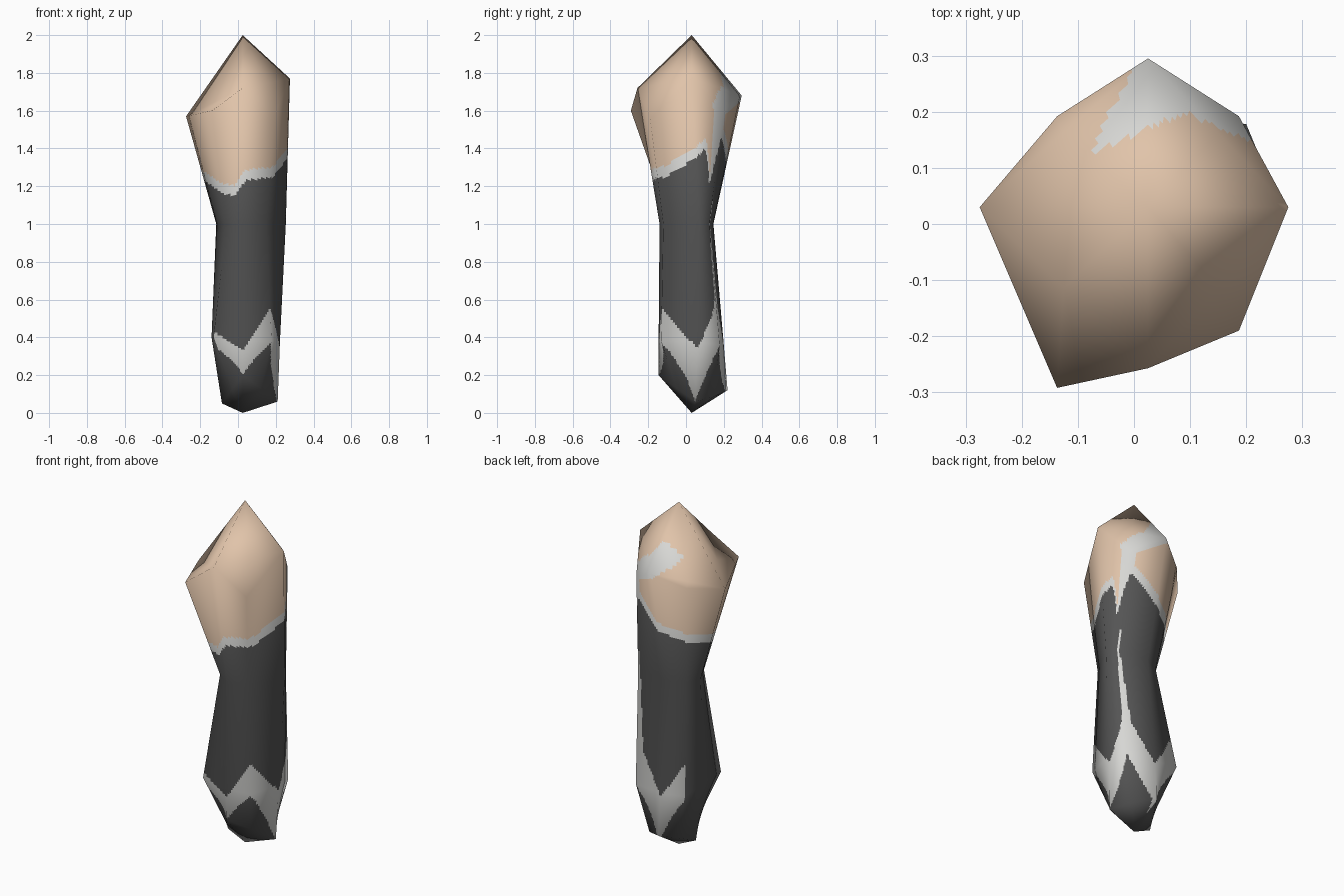
import bpy, bmesh
from mathutils import Vector

if "Cube" in bpy.data.objects:
    bpy.data.objects.remove(bpy.data.objects["Cube"])

# Materials
def material(name, rgb):
    m = bpy.data.materials.new(name)
    m.diffuse_color = (*rgb, 1)
    m.use_nodes = True
    m.node_tree.nodes["Principled BSDF"].inputs["Base Color"].default_value = m.diffuse_color
    return m

MATS = [material("tan", (0.75, 0.55, 0.40)),
        material("light_grey", (0.68, 0.68, 0.66)),
        material("dark_grey", (0.09, 0.09, 0.09))]
TAN, LIGHT, DARK = range(3)

# Eight-sided cross-sections, counter-clockwise from the right side (+x)
FOOT = [(.21, .05, .06), (.135, .145, .085), (.025, .22, .12), (-.03, .125, .085),
        (-.085, .03, .05), (-.03, -.06, .125), (.025, -.145, .20), (.12, -.05, .13)]
ANKLE = [(.222, .06, .38), (.2, .178, .36), (.025, .2, .36), (-.13, .195, .38),
         (-.14, .03, .40), (-.13, -.137, .40), (.025, -.145, .38), (.178, -.132, .38)]
WAIST = [(.253, .07, 1), (.222, .125, 1), (.025, .145, 1), (-.07, .095, 1),
         (-.115, .03, 1), (-.06, -.08, 1), (.025, -.14, 1), (.15, -.12, 1)]
HEAD = [(.275, .03, 1.77), (.187, .192, 1.59), (.025, .295, 1.68), (-.137, .192, 1.60),
        (-.275, .03, 1.57), (-.137, -.292, 1.60), (.025, -.257, 1.72), (.187, -.19, 1.56)]
BOTTOM, TOP = Vector((.025, .03, 0)), Vector((.025, .03, 2))
BODY_RINGS = [[Vector(p) for p in r] for r in (FOOT, ANKLE, WAIST, HEAD)]

# Base of the four-sided cap: every second head corner joined by straight lines
H = BODY_RINGS[-1]
CHORD = [H[j] if j % 2 == 0 else (H[j - 1] + H[(j + 1) % 8]) / 2 for j in range(8)]
RINGS = [[BOTTOM] * 8] + BODY_RINGS + [CHORD, [TOP] * 8]
ROWS = [12, 20, 44, 44, 8, 18]
SUB = 16

# Broad normals of the coarse form, so the facets shade softly
def coarse_normals():
    bm = bmesh.new()
    seen = {}

    def vert(p):
        key = tuple(p)
        if key not in seen:
            seen[key] = bm.verts.new(p)
        return seen[key]

    vs = [[vert(p) for p in r] for r in RINGS]
    for i in range(len(ROWS)):
        for j in range(8):
            k = (j + 1) % 8
            quad = [vs[i][j], vs[i][k], vs[i + 1][k], vs[i + 1][j]]
            bm.faces.new(list(dict.fromkeys(quad)))
    bm.normal_update()
    out = [[v.normal.copy() for v in r] for r in vs]
    bm.free()
    return out

NORMALS = coarse_normals()

def blend(grid, i, v, t):
    j = int(t) % 8
    k, u = (j + 1) % 8, t - int(t)
    return grid[i][j].lerp(grid[i][k], u).lerp(grid[i + 1][j].lerp(grid[i + 1][k], u), v)

# Colour borders: (column, height) around the body
def curve(knots, t):
    for (a, za), (b, zb) in zip(knots, knots[1:]):
        if a <= t <= b:
            return za + (zb - za) * (t - a) / (b - a)
    return knots[-1][1]

NECKLINE = [(0, 1.35), (.5, 1.40), (.75, 1.2), (1.1, 1.46), (2, 1.31), (3, 1.25), (4, 1.23),
            (5, 1.16), (5.6, 1.15), (6.1, 1.23), (7.2, 1.25), (8, 1.35)]
HEM = [(0, .34), (.9, .56), (1.02, 1.15), (1.25, .56), (2, .34), (3, .56), (5, .43),
       (6, .33), (7, .55), (8, .34)]
SHOE = [(0, .06), (1, .35), (2, .06), (3, .35), (5, .34), (6, .2), (7, .37), (8, .06)]

def colour(p, t):
    neck = curve(NECKLINE, t)
    if p.z < neck:
        grey = curve(SHOE, t) < p.z < curve(HEM, t) and not 3 < t < 5
        return LIGHT if grey else DARK
    if p.z < neck + .055 or (.72 < t < 1.2 and p.z < 1.62):
        return LIGHT
    patch = (p.z > 1.47 + .09 * t and p.y > .2 - .45 * abs(p.x - .09)
             and p.x > -.145 + .48 * p.y)
    return LIGHT if patch else TAN

# Body: one loft from the bottom point to the top point
def build_body():
    n = 8 * SUB
    steps = [(i, k / ROWS[i]) for i in range(len(ROWS)) for k in range(ROWS[i])][1:]
    verts, normals, faces, mats = [BOTTOM], [NORMALS[0][0]], [], []
    for i, v in steps:
        for c in range(n):
            verts.append(blend(RINGS, i, v, c / SUB))
            normals.append(blend(NORMALS, i, v, c / SUB).normalized())
    verts.append(TOP)
    normals.append(NORMALS[-1][0])
    last = len(verts) - 1

    def add(f, t):
        faces.append(f)
        mats.append(colour(sum((verts[q] for q in f), Vector()) / len(f), t))

    for c in range(n):
        d, t = (c + 1) % n, (c + .5) / SUB
        add((0, 1 + d, 1 + c), t)
        for r in range(len(steps) - 1):
            a, b = 1 + r * n, 1 + (r + 1) * n
            add((a + c, a + d, b + d, b + c), t)
        a = 1 + (len(steps) - 1) * n
        add((a + c, a + d, last), t)
    me = bpy.data.meshes.new("body")
    me.from_pydata(verts, [], faces)
    for m in MATS:
        me.materials.append(m)
    for poly, m in zip(me.polygons, mats):
        poly.material_index = m
        poly.use_smooth = True
    me.update()
    me.normals_split_custom_set_from_vertices(normals)
    ob = bpy.data.objects.new("body", me)
    bpy.context.collection.objects.link(ob)

build_body()
